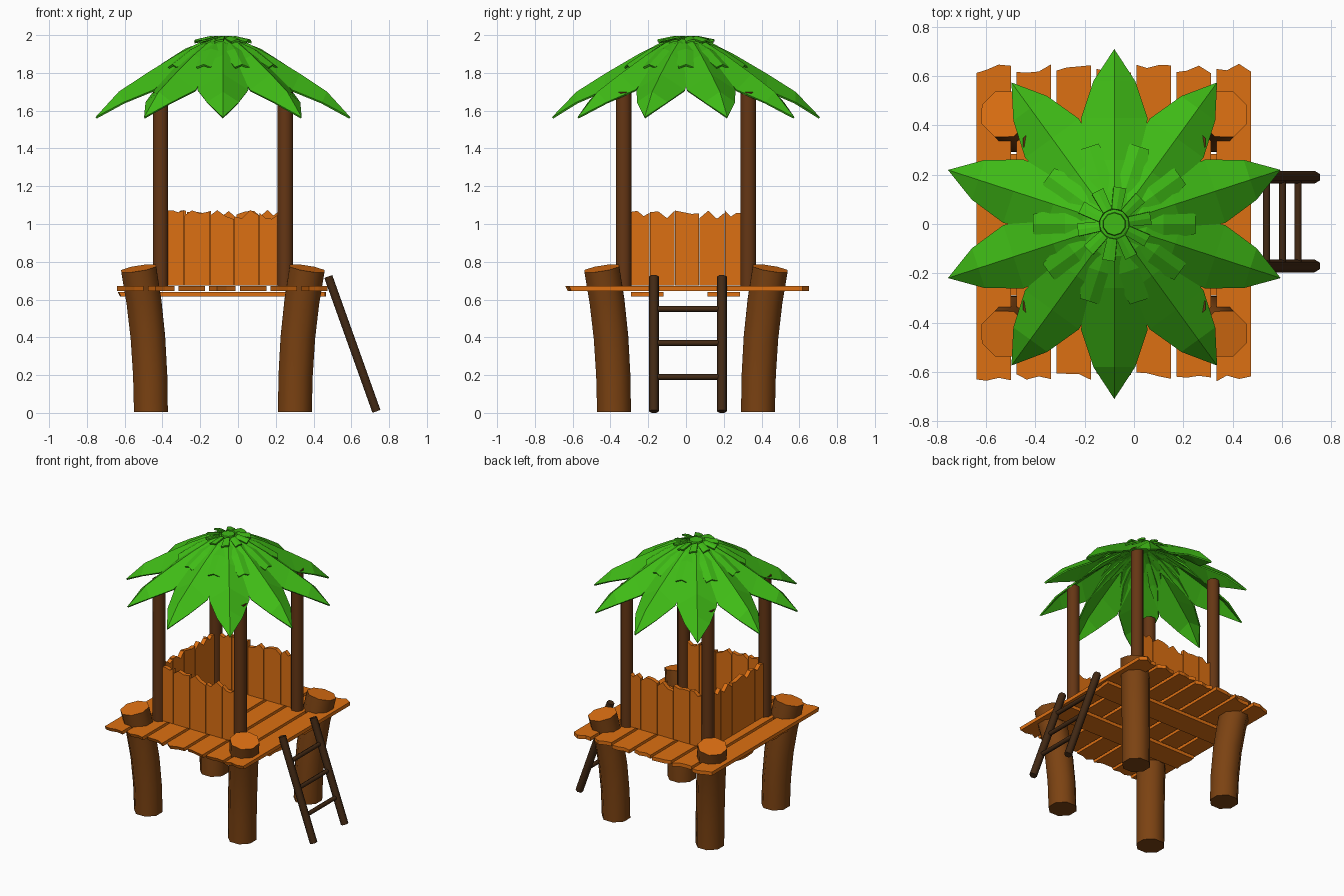
import bpy, bmesh, math, random
from mathutils import Vector, Matrix

if "Cube" in bpy.data.objects:
    bpy.data.objects.remove(bpy.data.objects["Cube"])

random.seed(4)
CX = -0.08  # the hut's axis; the ladder sticks out to +x


def mat(name, rgb):
    m = bpy.data.materials.new(name)
    m.diffuse_color = (*rgb, 1)
    m.use_nodes = True
    m.node_tree.nodes["Principled BSDF"].inputs["Base Color"].default_value = m.diffuse_color
    return m


PLANK = mat("orange_wood", (0.72, 0.16, 0.006))
BARK = mat("brown_bark", (0.20, 0.055, 0.006))
POST = mat("dark_post", (0.13, 0.037, 0.007))
DARK = mat("ladder_wood", (0.055, 0.022, 0.007))
LEAF = mat("leaf_green", (0.05, 0.50, 0.008))


def finish(name, bm, *mats, recalc=True):
    if recalc:
        bmesh.ops.recalc_face_normals(bm, faces=bm.faces)
    me = bpy.data.meshes.new(name)
    bm.to_mesh(me)
    bm.free()
    for m in mats:
        me.materials.append(m)
    ob = bpy.data.objects.new(name, me)
    bpy.context.collection.objects.link(ob)
    return ob


def tube(name, path, radii, sides, *mats):
    """Capped tube along a path; the end cap takes the last material."""
    bm = bmesh.new()
    pts = [Vector(p) for p in path]
    rings = []
    for i, p in enumerate(pts):
        if i == 0:
            t = pts[1] - p
            if len(mats) > 1:
                t = Vector((0, 0, 1))  # flat foot on the ground
        else:
            t = p - pts[i - 1]
        q = Vector((0, 0, 1)).rotation_difference(t.normalized())
        ring = []
        for k in range(sides):
            a = 2 * math.pi * (k + 0.5) / sides
            v = Vector((math.cos(a), math.sin(a), 0)) * radii[i]
            ring.append(bm.verts.new(p + q @ v))
        rings.append(ring)
    for a, b in zip(rings, rings[1:]):
        for k in range(sides):
            n = (k + 1) % sides
            bm.faces.new((a[k], a[n], b[n], b[k])).smooth = True
    bm.faces.new(rings[0][::-1])
    bm.faces.new(rings[-1]).material_index = len(mats) - 1
    for e in bm.edges:
        if any(len(f.verts) > 4 for f in e.link_faces):
            e.smooth = False
    return finish(name, bm, *mats)


def plank(name, u0, u1, v0, v1, thick, matrix, jag0=0.02, jag1=0.02):
    """Board in the u-v plane with broken ends at v0 and v1."""
    bm = bmesh.new()
    us = [u0 + (u1 - u0) * f for f in (0, 0.3, 0.65, 1)]
    low = [(u, v0 + random.uniform(-jag0, jag0)) for u in us]
    high = [(u, v1 + random.uniform(-jag1, jag1)) for u in us]
    layers = []
    for w in (-thick / 2, thick / 2):
        skew = 0.012 if w < 0 else 0
        layers.append([bm.verts.new(matrix @ Vector((u, v + (skew if v < (v0 + v1) / 2 and jag0 else 0), w)))
                       for u, v in low + high[::-1]])
    bot, top = layers
    bm.faces.new(bot[::-1])
    bm.faces.new(top)
    for i in range(8):
        j = (i + 1) % 8
        bm.faces.new((bot[i], bot[j], top[j], top[i]))
    return finish(name, bm, PLANK)


# Deck boards along y
for i in range(7):
    x = -0.64 + i * 0.1625
    plank("deck_plank", x, x + 0.14, -0.62, 0.63, 0.026, Matrix.Translation((0, 0, 0.658)))

# Cross boards beneath the deck
for y in (-0.205, 0.2):
    m = Matrix.Translation((0, y, 0.627)) @ Matrix.Rotation(-math.pi / 2, 4, 'Z')
    plank("under_plank", -0.085, 0.085, -0.625, 0.46, 0.024, m, 0.012, 0.012)

# Bent trunk legs and straight roof posts at the four corners
for sx in (-1, 1):
    for sy in (-1, 1):
        path = [(CX + sx * d, sy * d, z) for d, z in
                ((0.381, 0.005), (0.385, 0.2), (0.397, 0.4), (0.418, 0.59), (0.446, 0.765))]
        tube("trunk_leg", path, [0.097, 0.098, 0.099, 0.1, 0.101], 8, BARK, PLANK)
        c = (CX + sx * 0.33, sy * 0.33)
        tube("roof_post", [(*c, 0.65), (*c, 1.70)], [0.044, 0.044], 8, POST)

# Fence panels on front, back and left, open towards the ladder
cuts = (-0.295, -0.205, -0.07, 0.06, 0.192, 0.295)
for deg in (0, 180, 270):
    frame = (Matrix.Translation((CX, 0, 0)) @ Matrix.Rotation(math.radians(deg), 4, 'Z')
             @ Matrix.Translation((0, -0.33, 0)) @ Matrix.Rotation(math.pi / 2, 4, 'X'))
    for a, b in zip(cuts, cuts[1:]):
        plank("fence_board", a + 0.002, b - 0.002, 0.675, 1.05, 0.03, frame, 0, 0.025)

# Leaning ladder
for y in (-0.17, 0.19):
    tube("ladder_rail", [(0.733, y, 0.008), (0.478, y, 0.722)], [0.026, 0.026], 6, DARK)
for x, z in ((0.666, 0.19), (0.602, 0.37), (0.538, 0.55)):
    tube("ladder_rung", [(x, -0.17, z), (x, 0.19, z)], [0.016, 0.016], 6, DARK)


def leaf_ring(name, stations, offset, count=10, twist=0.0):
    """Ring of folded leaves; stations are (radius, ridge z, half width, side drop)."""
    for i in range(count):
        bm = bmesh.new()
        m = (Matrix.Translation((CX, 0, 0))
             @ Matrix.Rotation(math.radians(offset + i * 360 / count), 4, 'Z'))
        rows = []
        for r, z, w, d in stations:
            if w == 0:
                rows.append([bm.verts.new(m @ Vector((r, 0, z)))] * 3)
            else:
                rows.append([bm.verts.new(m @ Vector((r, s * w, z - abs(s) * d + s * twist)))
                             for s in (-1, 0, 1)])
        for a, b in zip(rows, rows[1:]):
            for k in (0, 1):
                vs = [a[k], b[k], b[k + 1], a[k + 1]]
                bm.faces.new(list(dict.fromkeys(vs)))
        ob = finish(name, bm, LEAF, recalc=False)
        s = ob.modifiers.new("thickness", 'SOLIDIFY')
        s.thickness = 0.01


# Palm roof: long leaves, short upper leaves, crown stubs, centre cap
leaf_ring("roof_leaf", [(0.03, 1.98, 0.025, 0.0), (0.13, 1.962, 0.06, 0.02),
                        (0.26, 1.895, 0.115, 0.05), (0.43, 1.795, 0.135, 0.085),
                        (0.58, 1.70, 0.085, 0.055), (0.71, 1.565, 0, 0)], 18)
leaf_ring("upper_leaf", [(0.06, 1.982, 0.025, 0.004), (0.2, 1.928, 0.07, 0.02),
                         (0.33, 1.845, 0.04, 0.015)], 0)
leaf_ring("crown_stub", [(0.06, 1.993, 0.02, 0.003), (0.15, 1.975, 0.026, 0.004)], 9, 10, 0.006)
tube("crown_cap", [(CX, 0, 1.965), (CX, 0, 1.995)], [0.05, 0.045], 10, LEAF)
